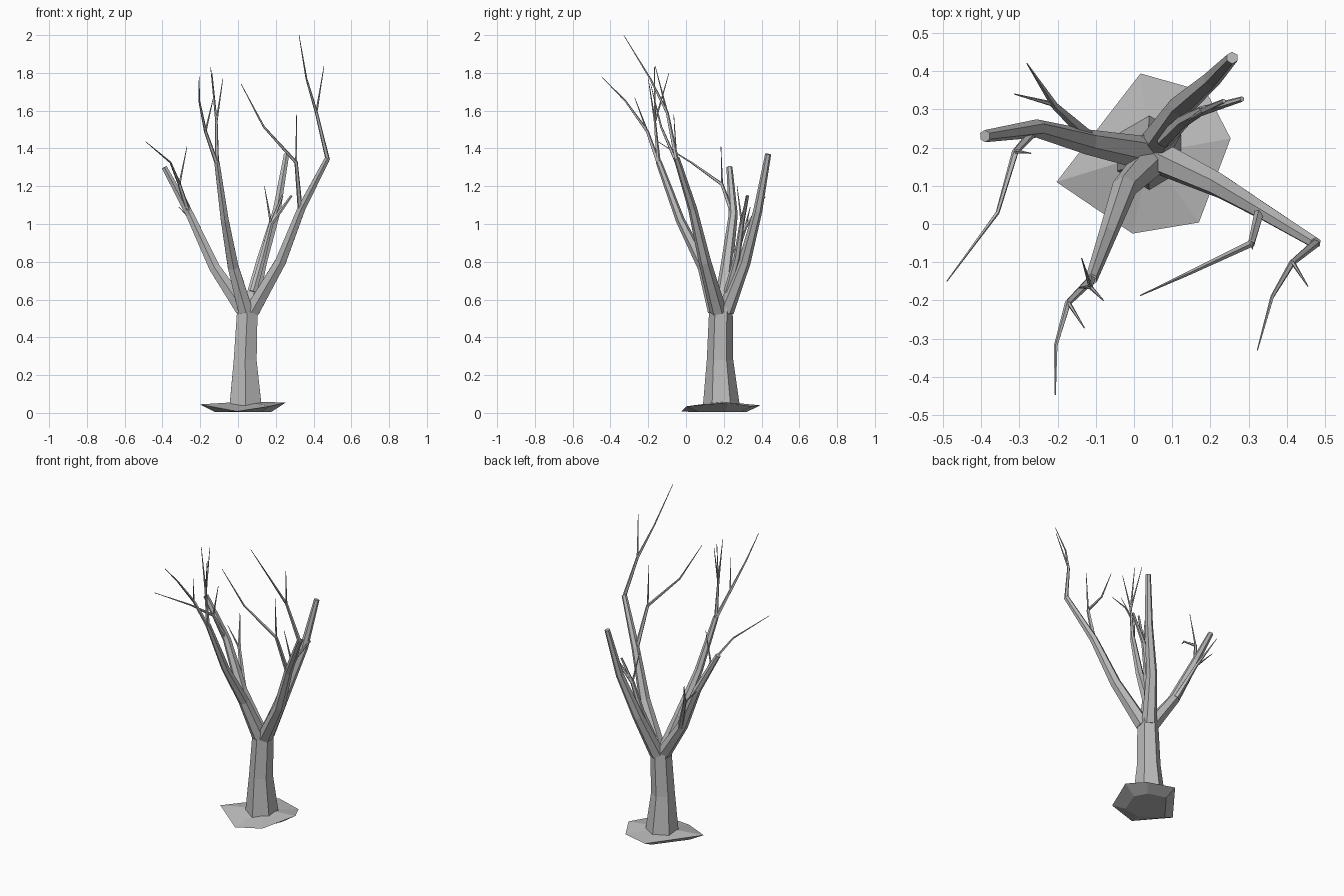
import bpy
import bmesh
from math import cos, sin, tau
from mathutils import Vector

cube = bpy.data.objects.get("Cube")
if cube:
    bpy.data.objects.remove(cube)

bark = bpy.data.materials.new("grey_bark")
bark.use_nodes = True
GREY = (0.5, 0.5, 0.5, 1)
bark.diffuse_color = GREY
bark.node_tree.nodes["Principled BSDF"].inputs["Base Color"].default_value = GREY


def finish(name, bm):
    """Turn a bmesh into a flat shaded object."""
    bmesh.ops.recalc_face_normals(bm, faces=bm.faces)
    mesh = bpy.data.meshes.new(name)
    bm.to_mesh(mesh)
    bm.free()
    mesh.materials.append(bark)
    obj = bpy.data.objects.new(name, mesh)
    bpy.context.collection.objects.link(obj)


def limb(name, path, radii, sides=6):
    """Tapered faceted tube through the path points, capped at both ends."""
    pts = [Vector(p) for p in path]
    bm = bmesh.new()
    rings = []
    for i, (p, r) in enumerate(zip(pts, radii)):
        t = (pts[min(i + 1, len(pts) - 1)] - pts[max(i - 1, 0)]).normalized()
        u = Vector((0, 1, 0))
        u = (u - t * u.dot(t)).normalized()
        v = t.cross(u)
        rings.append([bm.verts.new(p + r * (u * cos(tau * k / sides) + v * sin(tau * k / sides)))
                      for k in range(sides)])
    for a, b in zip(rings, rings[1:]):
        for k in range(sides):
            j = (k + 1) % sides
            bm.faces.new((a[k], a[j], b[j], b[k]))
    bm.faces.new(rings[0])
    bm.faces.new(rings[-1])
    finish(name, bm)


def twig(name, *path, start=0.01):
    """Thin shoot that tapers almost to a point."""
    n = len(path) - 1
    limb(name, path, [start + (0.0015 - start) * i / n for i in range(n + 1)], 5)


# Thin uneven ground slab
rim = [(0.017, 0.394, 0.04), (0.19, 0.345, 0.035), (0.253, 0.224, 0.055),
       (0.17, 0.004, 0.035), (-0.004, -0.025, 0.008), (-0.203, 0.11, 0.045)]
bm = bmesh.new()
edge = [bm.verts.new(p) for p in rim]
base = [bm.verts.new((0.03 + (x - 0.03) * 0.65, 0.18 + (y - 0.18) * 0.65, 0.004)) for x, y, z in rim]
peak = bm.verts.new((0.04, 0.185, 0.06))
for k in range(6):
    j = (k + 1) % 6
    bm.faces.new((peak, edge[k], edge[j]))
    bm.faces.new((edge[k], base[k], base[j], edge[j]))
bm.faces.new(base)
finish("ground_slab", bm)

# Trunk
limb("trunk", [(0.04, 0.187, 0.035), (0.038, 0.18, 0.28), (0.05, 0.185, 0.56)], [0.098, 0.07, 0.062])

# Four main branches
TAPER = [0.045, 0.033, 0.024, 0.016]
limb("branch_side_left", [(0.075, 0.17, 0.54), (0.225, 0.1, 0.8),
                          (0.335, 0.035, 1.08), (0.475, -0.05, 1.35)], TAPER)
limb("branch_front", [(0.04, 0.16, 0.54), (-0.025, 0.095, 0.77),
                      (-0.07, -0.03, 1.02), (-0.112, -0.145, 1.33)], TAPER)
limb("branch_side_right", [(0.03, 0.185, 0.54), (-0.125, 0.215, 0.77),
                           (-0.255, 0.25, 1.05), (-0.39, 0.23, 1.3)], TAPER)
limb("branch_back", [(0.06, 0.21, 0.54), (0.125, 0.31, 0.8),
                     (0.205, 0.38, 1.07), (0.257, 0.435, 1.37)], TAPER)

# Shoots on the left branch
fork = (0.415, -0.1, 1.59)
twig("left_tip_shoot", (0.475, -0.05, 1.34), fork, (0.362, -0.19, 1.77), (0.323, -0.33, 2.0), start=0.012)
twig("left_tip_fork", fork, (0.455, -0.163, 1.835), start=0.006)
fork = (0.308, -0.05, 1.325)
twig("left_mid_shoot", (0.33, 0.035, 1.07), fork, (0.136, -0.132, 1.515), (0.017, -0.187, 1.74), start=0.014)
twig("left_mid_fork", fork, (0.31, -0.065, 1.58), start=0.006)

# Shoots on the front branch
top = (-0.112, -0.145, 1.32)
fork = (-0.172, -0.205, 1.49)
twig("front_shoot", top, fork, (-0.205, -0.32, 1.65), (-0.206, -0.447, 1.78), start=0.012)
twig("front_fork", fork, (-0.13, -0.272, 1.67), start=0.006)
fork = (-0.114, -0.165, 1.54)
twig("front_upright_shoot", top, fork, (-0.145, -0.167, 1.83), start=0.012)
twig("front_upright_fork_a", fork, (-0.137, -0.09, 1.8), start=0.006)
twig("front_upright_fork_b", fork, (-0.08, -0.2, 1.77), start=0.006)

# Shoots on the right branch
fork = (-0.31, 0.19, 1.21)
twig("right_shoot", (-0.255, 0.25, 1.04), fork, (-0.357, 0.03, 1.325), (-0.49, -0.15, 1.437), start=0.013)
twig("right_fork", fork, (-0.27, 0.185, 1.41), start=0.006)
fork = (-0.21, 0.313, 0.98)
twig("right_back_shoot", (-0.125, 0.235, 0.77), fork, (-0.28, 0.42, 1.145), start=0.018)
twig("right_back_fork", fork, (-0.313, 0.34, 1.09), start=0.007)

# Small inner branch with its shoots
fork = (0.175, 0.295, 1.0)
limb("inner_branch", [(0.08, 0.22, 0.64), (0.13, 0.27, 0.82), fork, (0.283, 0.327, 1.15)],
     [0.022, 0.018, 0.013, 0.007])
limb("inner_fork", [fork, (0.235, 0.322, 1.15)], [0.01, 0.006], 5)
twig("inner_upright_fork", fork, (0.14, 0.27, 1.2), start=0.007)
